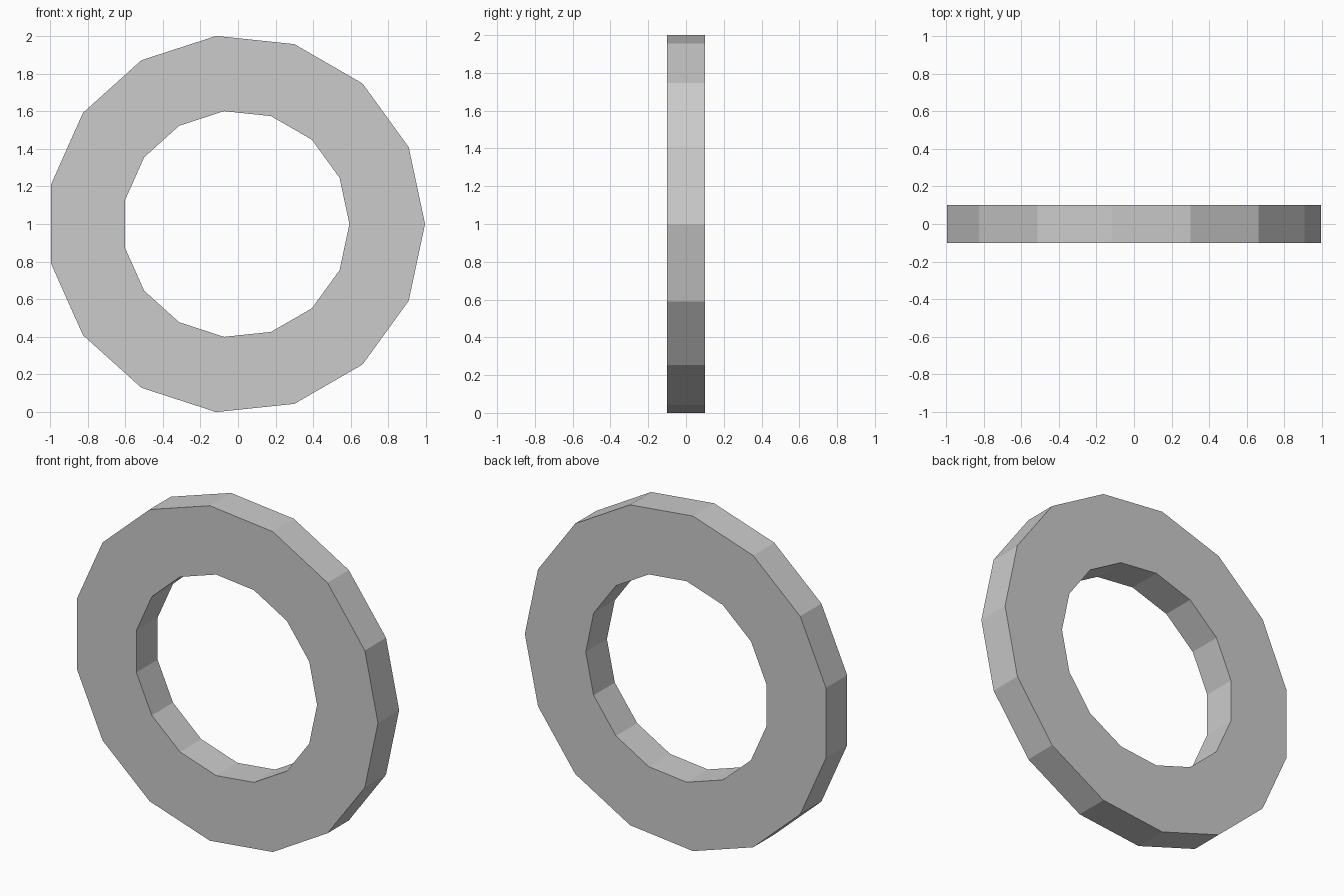
import bpy, bmesh
from math import cos, sin, pi, radians

if "Cube" in bpy.data.objects:
    bpy.data.objects.remove(bpy.data.objects["Cube"])

SIDES = 15
R_OUT = 1 / sin(radians(96))      # gives an overall height of 2
R_IN = 0.6 * R_OUT
HALF = 0.1
CX = -R_OUT * (1 - cos(pi / SIDES)) / 2   # centres the odd-sided outline

bm = bmesh.new()


def loop(radius, y):
    return [bm.verts.new((CX + radius * cos(2 * pi * i / SIDES), y,
                          1 + radius * sin(2 * pi * i / SIDES)))
            for i in range(SIDES)]


# Rectangular cross-section swept around the ring
loops = [loop(R_OUT, -HALF), loop(R_OUT, HALF), loop(R_IN, HALF), loop(R_IN, -HALF)]
for k in range(4):
    a, b = loops[k], loops[(k + 1) % 4]
    for i in range(SIDES):
        j = (i + 1) % SIDES
        bm.faces.new((a[i], a[j], b[j], b[i]))
bmesh.ops.recalc_face_normals(bm, faces=bm.faces)

mesh = bpy.data.meshes.new("ring")
bm.to_mesh(mesh)
bm.free()
bpy.context.collection.objects.link(bpy.data.objects.new("ring", mesh))
